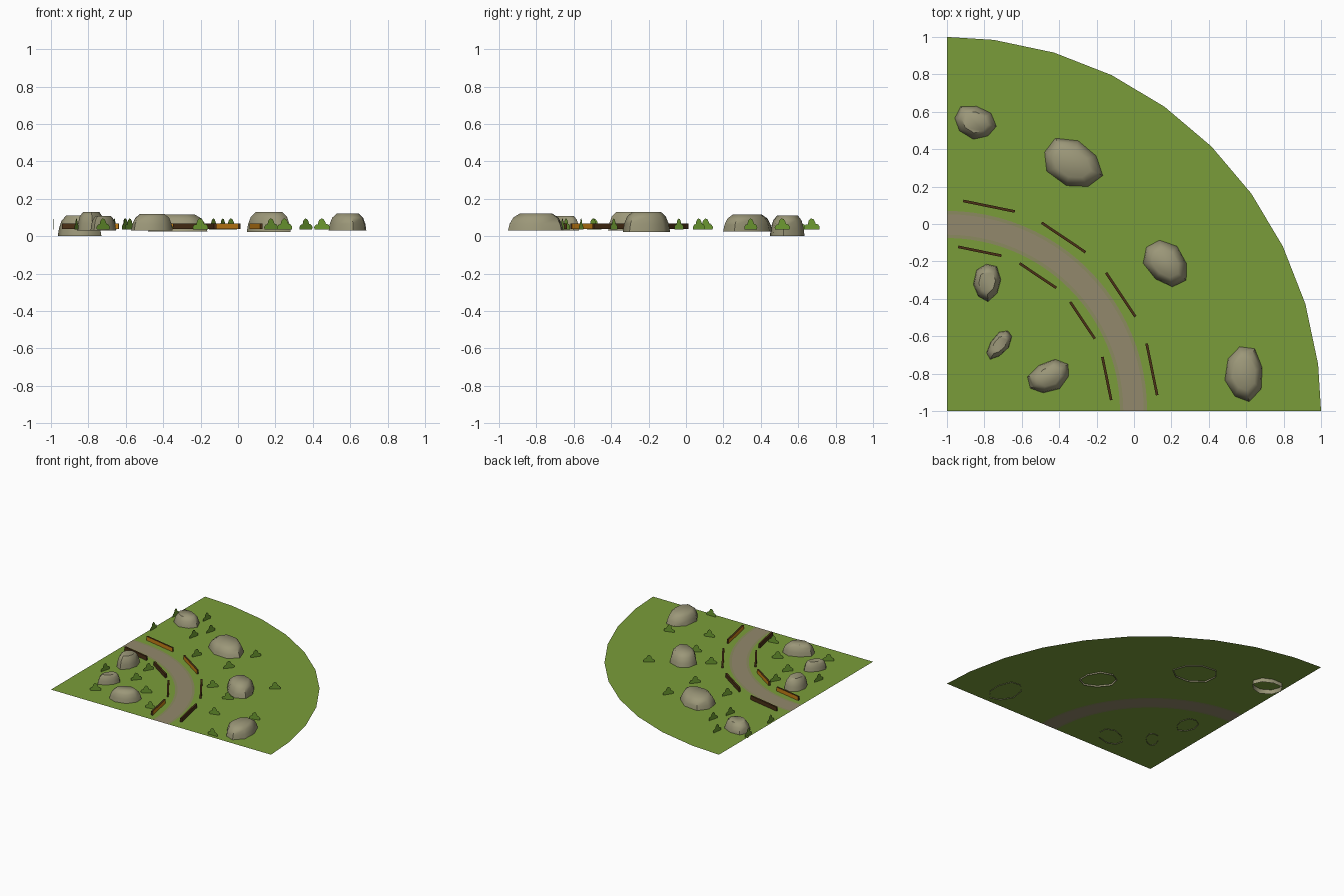
import bpy, bmesh, math
from mathutils import Matrix, Vector

if "Cube" in bpy.data.objects:
    bpy.data.objects.remove(bpy.data.objects["Cube"])

Z = 0.035                      # ground level
C = Vector((-1, -1, 0))        # centre of the quarter circle


def mat(name, rgb):
    m = bpy.data.materials.new(name)
    m.diffuse_color = (*rgb, 1)
    m.use_nodes = True
    m.node_tree.nodes["Principled BSDF"].inputs["Base Color"].default_value = m.diffuse_color
    return m


GRASS = mat("grass_green", (0.195, 0.335, 0.042))
ROAD = mat("road_tan", (0.29, 0.25, 0.15))
EDGE = mat("road_edge_olive", (0.26, 0.255, 0.115))
ROCK = mat("rock_grey", (0.33, 0.31, 0.19))
RAIL = mat("rail_orange", (0.58, 0.22, 0.008))
DARK = mat("rail_brown", (0.07, 0.03, 0.008))
BUSH = mat("bush_green", (0.15, 0.32, 0.03))


def finish(name, bm, *mats):
    me = bpy.data.meshes.new(name)
    bm.to_mesh(me)
    bm.free()
    for m in mats:
        me.materials.append(m)
    ob = bpy.data.objects.new(name, me)
    bpy.context.collection.objects.link(ob)
    return ob


def polar(r, deg, z=Z):
    a = math.radians(deg)
    return C + Vector((r * math.cos(a), r * math.sin(a), z))


def arc(r, angles):
    return [polar(r, a) for a in angles]


def sheet(name, points, material):
    bm = bmesh.new()
    bm.faces.new([bm.verts.new(p) for p in points])
    return finish(name, bm, material)


# Grass: quarter disc split by the road
N = 24
fine = [90 * i / N for i in range(N + 1)]
rim = [0] + [7.2 + 9.45 * i for i in range(9)] + [90]
R_IN, R_OUT = 0.925, 1.07
sheet("inner_grass", [polar(0, 0)] + arc(R_IN, fine), GRASS)
sheet("outer_grass", arc(2, rim) + arc(R_OUT, fine)[::-1], GRASS)

# Road: curved strip with olive edge bands
bm = bmesh.new()
rows = [[bm.verts.new(p) for p in arc(r, fine)] for r in (R_IN, 0.943, 1.052, R_OUT)]
for k in range(3):
    for i in range(N):
        f = bm.faces.new((rows[k][i], rows[k + 1][i], rows[k + 1][i + 1], rows[k][i + 1]))
        f.material_index = 0 if k == 1 else 1
finish("road", bm, ROAD, EDGE)

# Guard rails: orange on the side facing the road, brown elsewhere
for side, r, length in (("outer", 1.118, 0.282), ("inner", 0.872, 0.236)):
    for i in range(4):
        ang = 11.5 + 22.3 * i
        bm = bmesh.new()
        bmesh.ops.create_cube(bm, size=1)
        bmesh.ops.scale(bm, vec=(0.014, length, 0.032), verts=bm.verts)
        bm.normal_update()
        sign = -1 if side == "outer" else 1
        for f in bm.faces:
            f.material_index = 1 if f.normal.x * sign > 0.9 else 0
        p = polar(r, ang, Z + 0.018)
        bm.transform(Matrix.Translation(p) @ Matrix.Rotation(math.radians(ang), 4, 'Z'))
        finish(f"{side}_rail_{i + 1}", bm, DARK, RAIL)

# Rocks: eight-sided open domes (x, y, half length, half width, turn, bottom, top)
ROCKS = [
    (-0.85, 0.545, 0.120, 0.092, -20, 0.0, 0.110),
    (-0.33, 0.325, 0.172, 0.124, -30, 0.025, 0.115),
    (0.17, -0.21, 0.142, 0.105, -48, 0.022, 0.130),
    (0.59, -0.80, 0.152, 0.104, 92, 0.030, 0.120),
    (-0.785, -0.31, 0.102, 0.074, 84, 0.030, 0.128),
    (-0.72, -0.645, 0.092, 0.048, 52, 0.030, 0.108),
    (-0.455, -0.815, 0.122, 0.082, 25, 0.030, 0.118),
]
RINGS = [(1, 0), (0.94, 0.4), (0.82, 0.76), (0.6, 1)]
for n, (x, y, a, b, turn, lo, hi) in enumerate(ROCKS):
    bm = bmesh.new()
    rings = []
    for s, h in RINGS:
        ring = []
        for k in range(8):
            t = math.tau * (k + 0.25) / 8
            wob = 1 + 0.05 * math.sin(3 * t + n)
            ring.append(bm.verts.new((a * s * wob * math.cos(t), b * s * wob * math.sin(t),
                                      lo + (hi - lo) * h)))
        rings.append(ring)
    for r0, r1 in zip(rings, rings[1:]):
        for k in range(8):
            j = (k + 1) % 8
            bm.faces.new((r0[k], r0[j], r1[j], r1[k]))
    bm.faces.new(rings[-1])
    bm.transform(Matrix.Translation((x, y, 0)) @ Matrix.Rotation(math.radians(turn), 4, 'Z'))
    ob = finish(f"rock_{n + 1}", bm, ROCK)
    bpy.ops.object.select_all(action='DESELECT')
    ob.select_set(True)
    bpy.context.view_layer.objects.active = ob
    bpy.ops.object.shade_smooth_by_angle(angle=math.radians(50))

# Bushes: flat upright three-hump cards, each running outward from the centre
SHAPE = [(-0.046, 0), (-0.048, 0.014), (-0.038, 0.026), (-0.026, 0.028), (-0.02, 0.048),
         (-0.006, 0.06), (0.008, 0.056), (0.018, 0.042), (0.022, 0.03), (0.036, 0.028),
         (0.046, 0.014), (0.044, 0)]
BUSHES = [
    (0.45, -0.97), (0.546, -0.56), (0.25, -0.66), (0.178, -0.385), (0.364, -0.037),
    (-0.036, -0.275), (-0.13, 0.07), (-0.08, 0.347), (-0.449, 0.107), (-0.607, 0.516),
    (-0.754, 0.674), (-0.66, 0.37), (-0.985, 0.31), (-0.985, 0.60), (-0.72, -0.82),
    (-0.863, -0.49), (-0.60, -0.304), (-0.577, -0.495), (-0.384, -0.64), (-0.2, -0.847),
]
for n, (x, y) in enumerate(BUSHES):
    bm = bmesh.new()
    bm.faces.new([bm.verts.new((u * 0.9, 0, v)) for u, v in SHAPE])
    ang = math.atan2(y + 1, x + 1)
    bm.transform(Matrix.Translation((x, y, Z)) @ Matrix.Rotation(ang, 4, 'Z'))
    finish(f"bush_{n + 1}", bm, BUSH)
